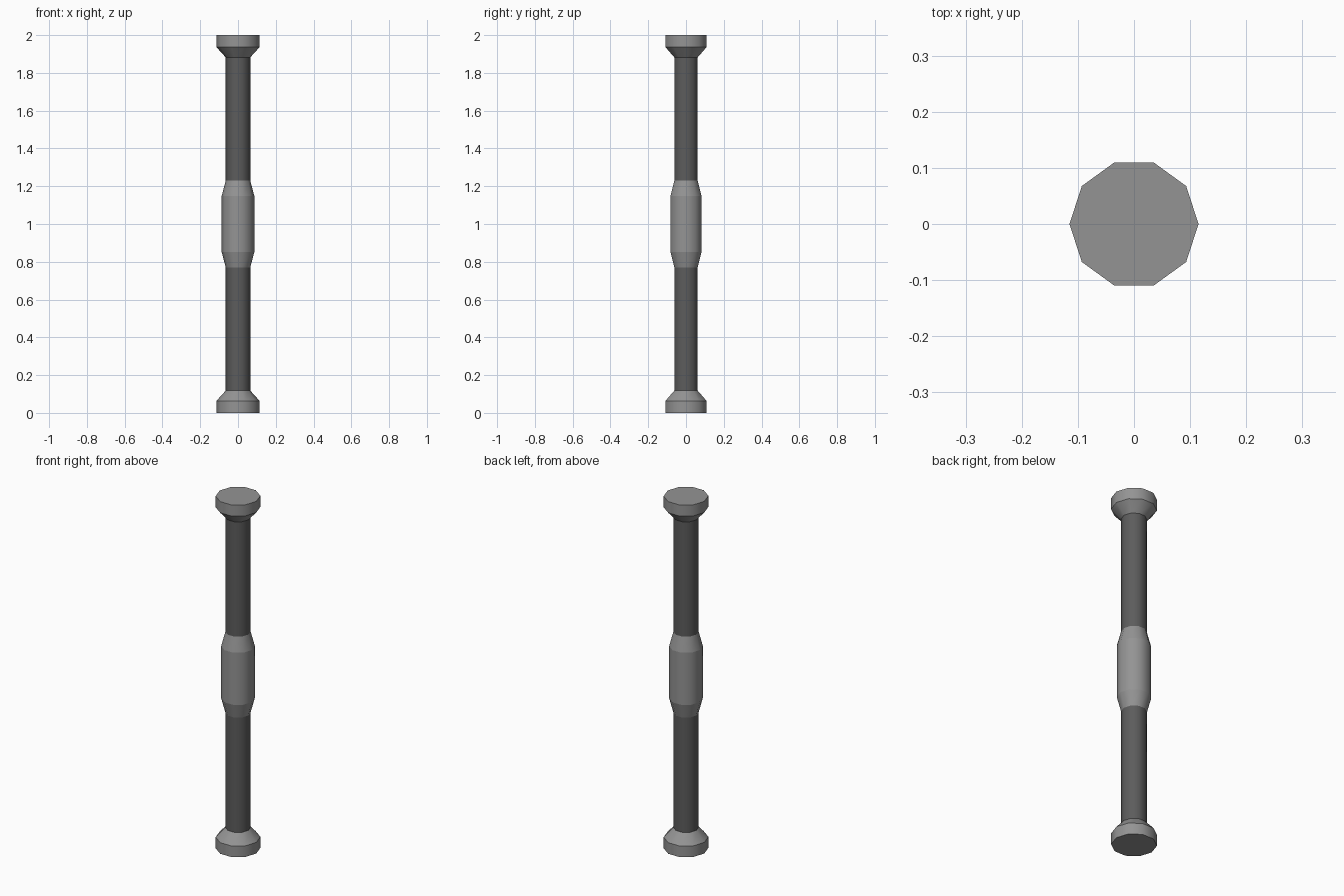
import bpy, bmesh, math

if "Cube" in bpy.data.objects:
    bpy.data.objects.remove(bpy.data.objects["Cube"])

SIDES = 10


def grey(name, v):
    mat = bpy.data.materials.new(name)
    mat.diffuse_color = (v, v, v, 1)
    mat.use_nodes = True
    mat.node_tree.nodes["Principled BSDF"].inputs["Base Color"].default_value = mat.diffuse_color
    return mat


def lathe(name, profile, material):
    """Ten-sided closed turned part from (radius, z) rings, smooth around, sharp between rings."""
    bm = bmesh.new()
    rings = [[bm.verts.new((r * math.cos(2 * math.pi * i / SIDES),
                            r * math.sin(2 * math.pi * i / SIDES), z))
              for i in range(SIDES)] for r, z in profile]
    for a, b in zip(rings, rings[1:]):
        for i in range(SIDES):
            j = (i + 1) % SIDES
            bm.faces.new((a[i], a[j], b[j], b[i])).smooth = True
    bm.faces.new(rings[0][::-1])
    bm.faces.new(rings[-1])
    for e in bm.edges:
        if abs(e.verts[0].co.z - e.verts[1].co.z) < 1e-5:
            e.smooth = False
    mesh = bpy.data.meshes.new(name)
    bm.to_mesh(mesh)
    bm.free()
    mesh.materials.append(material)
    obj = bpy.data.objects.new(name, mesh)
    bpy.context.collection.objects.link(obj)
    return obj


dark = grey("dark_grey", 0.107)
mid = grey("mid_grey", 0.295)

# Two shaft lengths, between the grip and the end caps
lathe("lower_shaft", [(0.065, 0.118), (0.065, 0.77)], dark)
lathe("upper_shaft", [(0.065, 1.23), (0.065, 1.882)], dark)

# Thicker grip with tapered ends
lathe("grip", [(0.065, 0.77), (0.0865, 0.852), (0.0865, 1.148), (0.065, 1.23)], mid)

# Flared end caps, mirrored about the middle
cap = [(0.115, 0), (0.115, 0.063), (0.065, 0.118)]
lathe("bottom_cap", cap, mid)
lathe("top_cap", [(r, 2 - z) for r, z in reversed(cap)], mid)
